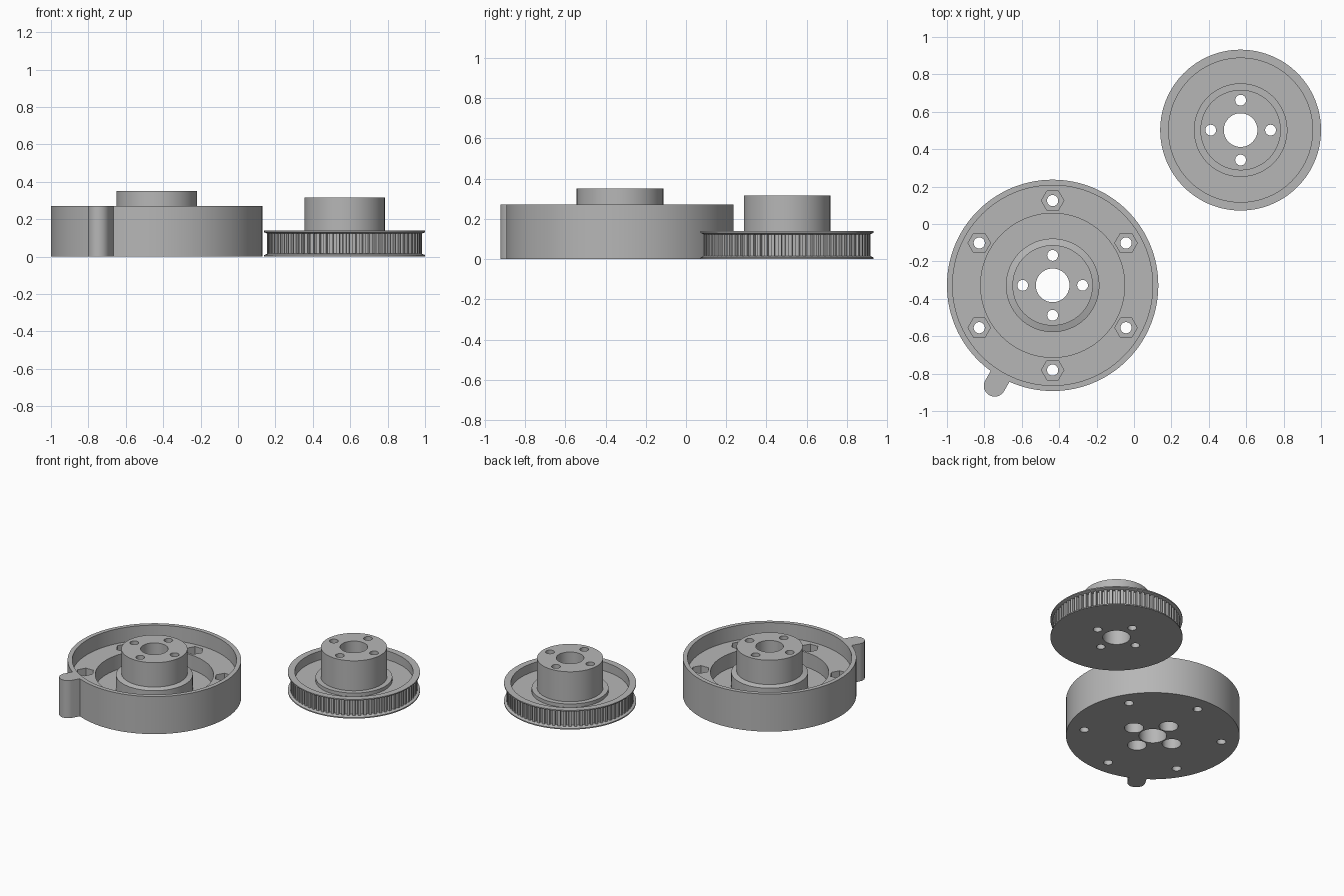
import bpy, bmesh, math
from math import cos, sin, pi, radians

if "Cube" in bpy.data.objects:
    bpy.data.objects.remove(bpy.data.objects["Cube"])

GREY = bpy.data.materials.new("plain grey")
GREY.diffuse_color = (0.47, 0.47, 0.47, 1)
GREY.use_nodes = True
GREY.node_tree.nodes["Principled BSDF"].inputs["Base Color"].default_value = GREY.diffuse_color


def make_object(name, bm, loc=(0, 0)):
    bmesh.ops.recalc_face_normals(bm, faces=bm.faces)
    me = bpy.data.meshes.new(name)
    bm.to_mesh(me)
    bm.free()
    me.materials.append(GREY)
    ob = bpy.data.objects.new(name, me)
    ob.location = (loc[0], loc[1], 0)
    bpy.context.collection.objects.link(ob)
    return ob


def revolve(name, profile, loc, n=120):
    """Closed ring swept from an (r, z) profile."""
    bm = bmesh.new()
    rings = [[bm.verts.new((r * cos(2 * pi * i / n), r * sin(2 * pi * i / n), z))
              for r, z in profile] for i in range(n)]
    m = len(profile)
    for i in range(n):
        a, b = rings[i], rings[(i + 1) % n]
        for j in range(m):
            k = (j + 1) % m
            bm.faces.new((a[j], b[j], b[k], a[k]))
    return make_object(name, bm, loc)


def add_prism(bm, pts, z0, z1):
    lo = [bm.verts.new((x, y, z0)) for x, y in pts]
    hi = [bm.verts.new((x, y, z1)) for x, y in pts]
    bm.faces.new(lo[::-1])
    bm.faces.new(hi)
    for i in range(len(pts)):
        j = (i + 1) % len(pts)
        bm.faces.new((lo[i], lo[j], hi[j], hi[i]))


def circle(cx, cy, r, n):
    return [(cx + r * cos(2 * pi * i / n), cy + r * sin(2 * pi * i / n)) for i in range(n)]


def polar(r, deg):
    return r * cos(radians(deg)), r * sin(radians(deg))


def boolean(target, bm, op, loc):
    """Apply a helper mesh to the target, then remove the helper."""
    helper = make_object("helper", bm, loc)
    helper.hide_render = True
    mod = target.modifiers.new("bool", "BOOLEAN")
    mod.operation = op
    mod.solver = "EXACT"
    mod.object = helper
    bpy.context.view_layer.objects.active = target
    bpy.ops.object.modifier_apply(modifier=mod.name)
    bpy.data.objects.remove(helper, do_unlink=True)


def smooth(ob):
    bpy.ops.object.select_all(action="DESELECT")
    ob.select_set(True)
    bpy.context.view_layer.objects.active = ob
    bpy.ops.object.shade_smooth_by_angle(angle=radians(30))


# Round housing: outer wall, ledge, annular recess and raised hub
H = (-0.435, -0.328)
housing = revolve("housing", [
    (0.09, 0), (0.565, 0), (0.565, 0.27), (0.535, 0.27), (0.535, 0.165),
    (0.385, 0.165), (0.385, 0.06), (0.25, 0.06), (0.25, 0.165),
    (0.215, 0.175), (0.215, 0.35), (0.09, 0.35)], H)

# Rounded side tab on the wall
ang = radians(240)
tab = [(0.545, 0.058)] + [(0.62 + 0.058 * sin(pi * i / 16), 0.058 * cos(pi * i / 16))
                          for i in range(17)] + [(0.545, -0.058)]
bm = bmesh.new()
add_prism(bm, [(u * cos(ang) - v * sin(ang), u * sin(ang) + v * cos(ang))
               for u, v in tab], 0, 0.27)
boolean(housing, bm, "UNION", H)

# Through holes in hub and ledge
bm = bmesh.new()
for k in range(4):
    add_prism(bm, circle(*polar(0.16, 90 * k), 0.029, 24), -0.1, 0.5)
for k in range(6):
    add_prism(bm, circle(*polar(0.453, 30 + 60 * k), 0.03, 24), -0.1, 0.5)
boolean(housing, bm, "DIFFERENCE", H)

# Counterbores below and hexagonal nut pockets above
bm = bmesh.new()
for k in range(4):
    add_prism(bm, circle(*polar(0.16, 90 * k), 0.062, 32), -0.1, 0.12)
for k in range(6):
    add_prism(bm, circle(*polar(0.453, 30 + 60 * k), 0.06, 6), 0.1, 0.5)
boolean(housing, bm, "DIFFERENCE", H)
smooth(housing)

# Belt pulley: flanges, grooved rim, dished web and hub
P = (0.57, 0.502)
pulley = revolve("pulley", [
    (0.09, 0), (0.43, 0), (0.43, 0.008), (0.412, 0.016), (0.394, 0.016),
    (0.394, 0.122), (0.412, 0.122), (0.43, 0.13), (0.43, 0.138), (0.385, 0.138),
    (0.385, 0.075), (0.25, 0.075), (0.25, 0.1), (0.215, 0.1),
    (0.215, 0.315), (0.09, 0.315)], P)
bm = bmesh.new()
for k in range(4):
    add_prism(bm, circle(*polar(0.16, 90 * k), 0.029, 24), -0.1, 0.5)
boolean(pulley, bm, "DIFFERENCE", P)
smooth(pulley)

# Belt teeth around the pulley rim
TEETH = 72
bm = bmesh.new()
for k in range(TEETH):
    d = 360 * k / TEETH
    add_prism(bm, [polar(0.39, d - 1.5), polar(0.414, d - 1.2),
                   polar(0.414, d + 1.2), polar(0.39, d + 1.5)], 0.012, 0.126)
make_object("pulley_teeth", bm, P)
